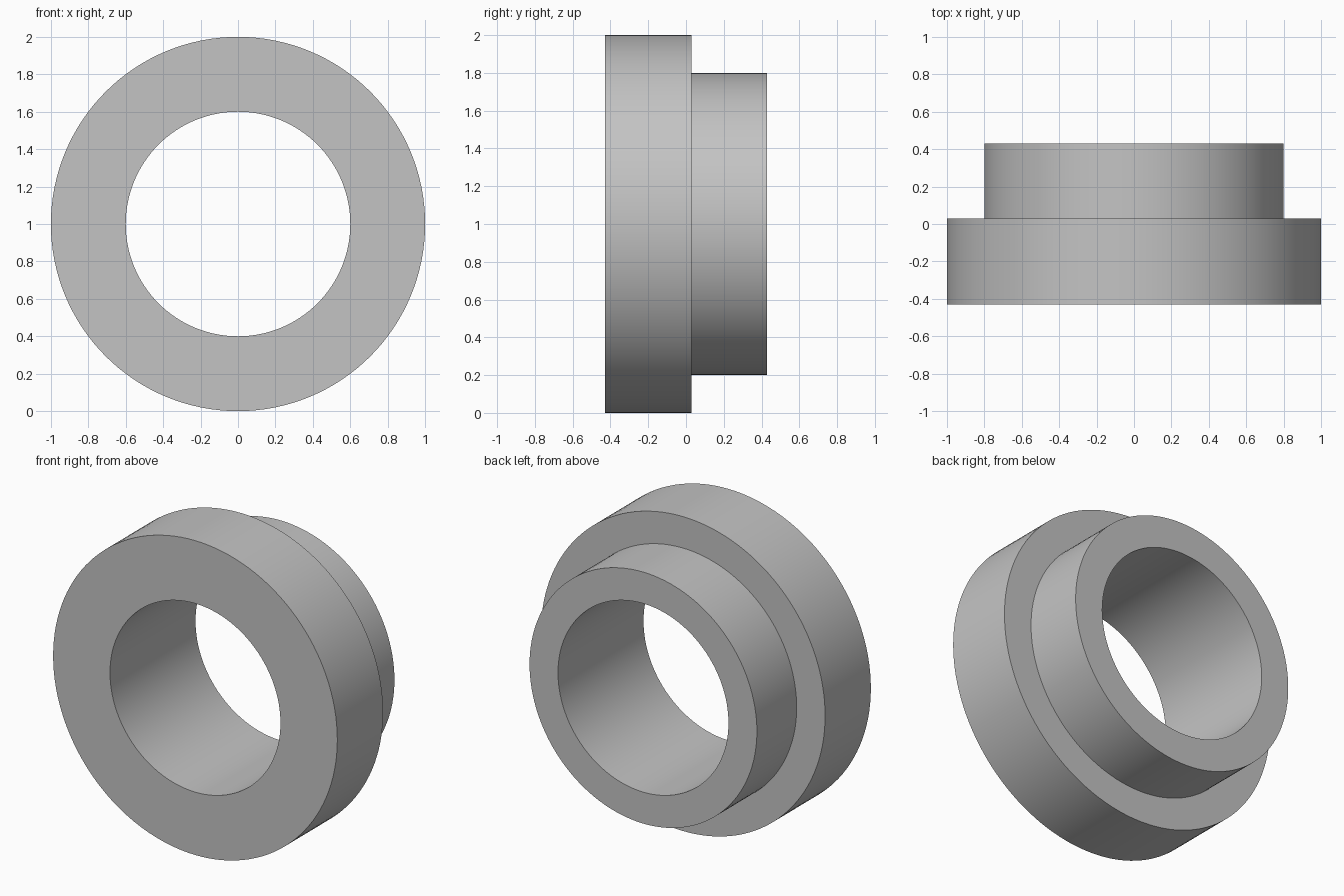
import bpy, bmesh, math
from mathutils import Vector

cube = bpy.data.objects.get("Cube")
if cube:
    bpy.data.objects.remove(cube, do_unlink=True)

SIDES = 128
OUTER, BOSS, BORE = 1.0, 0.8, 0.6
FRONT, STEP, BACK = -0.43, 0.03, 0.43
CENTRE = Vector((0, 0, 1))

# Plain grey material
grey = bpy.data.materials.new("plain_grey")
grey.use_nodes = True
colour = (0.55, 0.55, 0.55, 1)
grey.diffuse_color = colour
grey.node_tree.nodes["Principled BSDF"].inputs["Base Color"].default_value = colour

# Closed section (radius, depth): wide flange, narrower boss, straight bore
section = [(BORE, FRONT), (OUTER, FRONT), (OUTER, STEP),
           (BOSS, STEP), (BOSS, BACK), (BORE, BACK)]

# Revolve the section around the horizontal axis
bm = bmesh.new()
verts = [bm.verts.new(CENTRE + Vector((r, y, 0))) for r, y in section]
edges = [bm.edges.new((v, verts[(i + 1) % len(verts)])) for i, v in enumerate(verts)]
bmesh.ops.spin(bm, geom=verts + edges, cent=CENTRE, axis=(0, 1, 0),
               angle=math.tau, steps=SIDES, use_merge=True)
bmesh.ops.remove_doubles(bm, verts=bm.verts[:], dist=0.0001)
bmesh.ops.recalc_face_normals(bm, faces=bm.faces[:])

mesh = bpy.data.meshes.new("flanged_bushing")
bm.to_mesh(mesh)
bm.free()
mesh.materials.append(grey)
bushing = bpy.data.objects.new("flanged_bushing", mesh)
bpy.context.collection.objects.link(bushing)

# Smooth round walls with crisp rims
bpy.ops.object.select_all(action="DESELECT")
bushing.select_set(True)
bpy.context.view_layer.objects.active = bushing
bpy.ops.object.shade_smooth_by_angle(angle=math.radians(30))
